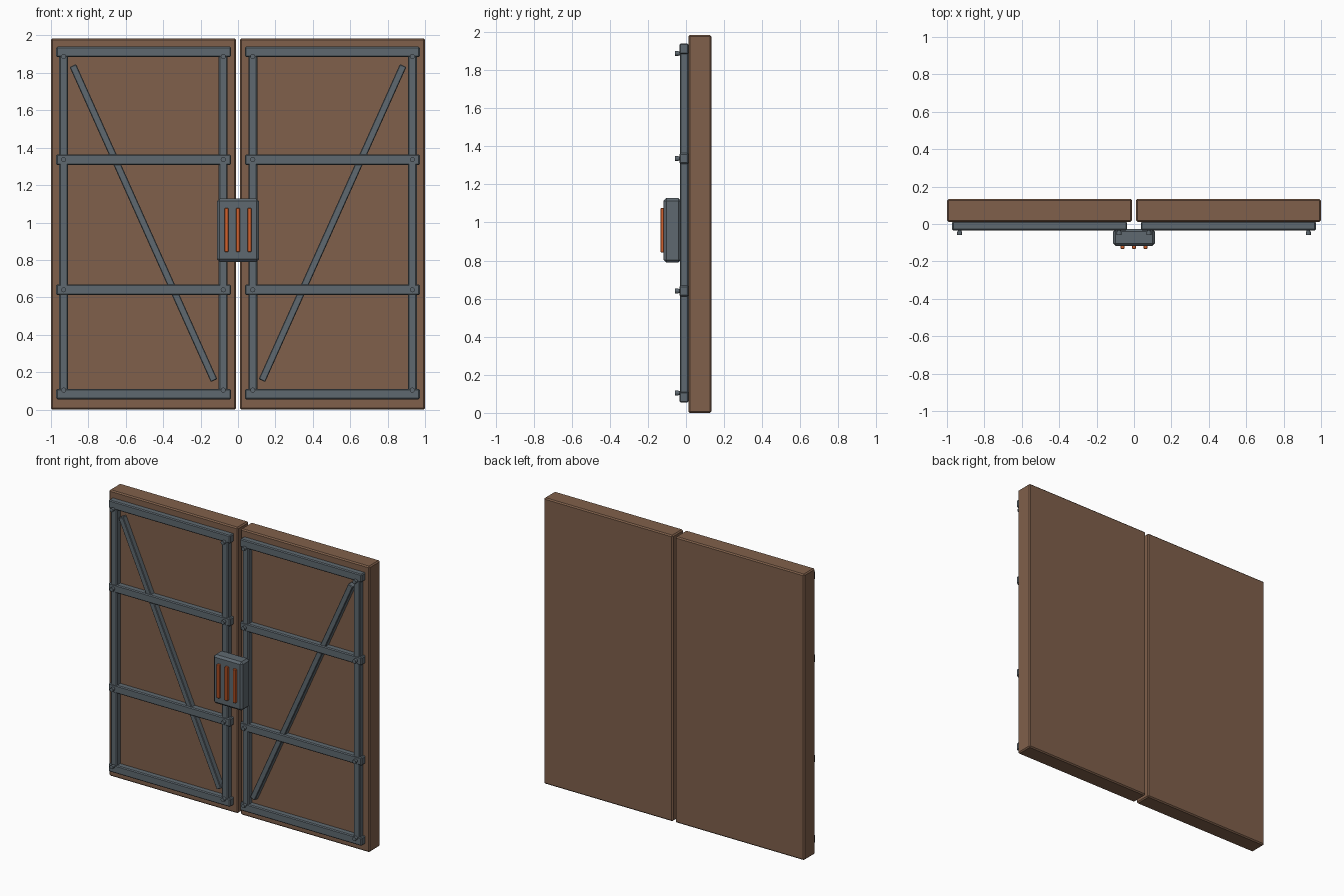
import bpy, math
from mathutils import Vector

cube = bpy.data.objects.get("Cube")
if cube:
    bpy.data.objects.remove(cube, do_unlink=True)


def material(name, rgb):
    mat = bpy.data.materials.new(name)
    mat.use_nodes = True
    color = (*rgb, 1)
    mat.diffuse_color = color
    mat.node_tree.nodes["Principled BSDF"].inputs["Base Color"].default_value = color
    return mat


WOOD = material("brown wood", (0.216, 0.117, 0.07))
STEEL = material("grey steel", (0.114, 0.141, 0.162))
ORANGE = material("orange bars", (0.65, 0.12, 0.027))


def finish(obj, name, mat, bevel):
    obj.name = name
    obj.data.materials.append(mat)
    if bevel:
        mod = obj.modifiers.new("Chamfer", "BEVEL")
        mod.width = bevel
        mod.segments = 1
    return obj


def box(name, lo, hi, mat, bevel=0.006, tilt=0):
    lo, hi = Vector(lo), Vector(hi)
    bpy.ops.mesh.primitive_cube_add(size=1, location=(lo + hi) / 2)
    obj = bpy.context.object
    obj.scale = hi - lo
    bpy.ops.object.transform_apply(location=False, rotation=False, scale=True)
    obj.rotation_euler.y = tilt
    return finish(obj, name, mat, bevel)


def bolt(name, x, z):
    for part, radius, front, back in (("neck", 0.01, -0.045, -0.025),
                                      ("head", 0.0135, -0.058, -0.04)):
        bpy.ops.mesh.primitive_cylinder_add(
            vertices=12, radius=radius, depth=back - front,
            location=(x, (front + back) / 2, z), rotation=(math.pi / 2, 0, 0))
        finish(bpy.context.object, f"{name}_{part}", STEEL, 0)


rails = {"bottom": 0.083, "lower": 0.64, "upper": 1.336, "top": 1.912}
bolt_heights = (0.104, 0.64, 1.336, 1.888)
stiles = {"inner": 0.079, "outer": 0.932}

for side, s in (("left", 1), ("right", -1)):
    # Door leaf
    a, b = sorted((s * 0.01, s * 1.0))
    box(f"{side}_door_panel", (a, 0.012, 0), (b, 0.133, 1.985), WOOD, 0.008)

    # Horizontal rails
    a, b = sorted((s * 0.038, s * 0.972))
    for label, z in rails.items():
        box(f"{side}_{label}_rail", (a, -0.034, z - 0.028),
            (b, 0.013, z + 0.028), STEEL)

    # Vertical stiles with bolts at the joints
    for label, x in stiles.items():
        box(f"{side}_{label}_stile", (s * x - 0.024, -0.032, 0.07),
            (s * x + 0.024, 0.013, 1.925), STEEL)
        for z in bolt_heights:
            bolt(f"{side}_{label}_bolt", s * x, z)

    # Diagonal brace
    start, end = Vector((s * 0.128, 0, 0.155)), Vector((s * 0.883, 0, 1.839))
    mid, span = (start + end) / 2, end - start
    half = span.length / 2
    box(f"{side}_diagonal_brace", (mid.x - 0.019, -0.028, mid.z - half),
        (mid.x + 0.019, 0.013, mid.z + half), STEEL, 0.004,
        math.atan2(span.x, span.z))

# Central lock housing and its bars
box("lock_housing", (-0.112, -0.117, 0.79), (0.112, -0.026, 1.128), STEEL, 0.014)
for i in (-1, 0, 1):
    x = i * 0.062
    box("lock_bar", (x - 0.011, -0.133, 0.843), (x + 0.011, -0.11, 1.077),
        ORANGE, 0.003)
